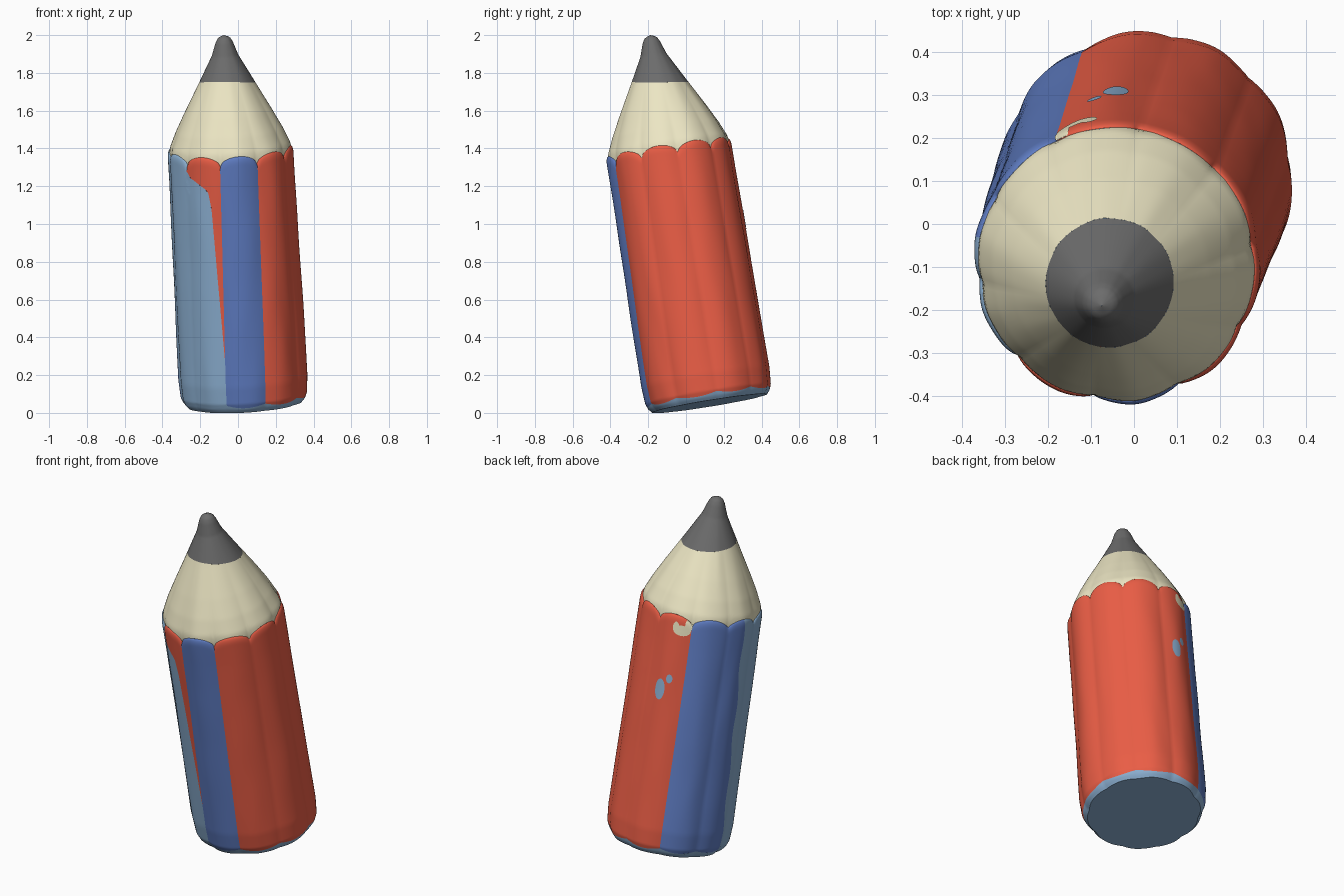
import bpy, bmesh, math
from mathutils import Vector, noise

if "Cube" in bpy.data.objects:
    bpy.data.objects.remove(bpy.data.objects["Cube"])

BASE = Vector((0.035, 0.125, 0.05))
AXIS = Vector((-0.11, -0.315, 1.95))
ROT = Vector((0, 0, 1)).rotation_difference(AXIS.normalized())
LENGTH = AXIS.length

BARREL = [(0, .305), (.02, .322), (.05, .334), (.14, .341), (.7, .336), (1.2, .332), (1.5, .332)]
CONE = [(1.3, .320), (1.36, .322), (1.39, .317), (1.47, .283), (1.57, .232), (1.724, .148),
        (1.87, .070), (1.94, .046), (1.962, .034), (1.973, .018), (LENGTH, .0005)]
WEDGE = [(0, -10), (.25, -10), (.76, -15.5), (1.1, -19), (1.19, -22), (1.22, -30), (1.27, -41), (1.33, -46), (1.4, -46)]


def interp(table, x):
    if x <= table[0][0]:
        return table[0][1]
    for (x0, y0), (x1, y1) in zip(table, table[1:]):
        if x <= x1:
            return y0 + (y1 - y0) * (x - x0) / (x1 - x0)
    return table[-1][1]


def lobe(a):
    return abs(math.sin(math.radians(5 * (a - 26))))


def top_edge(a):       # scalloped paint edge
    return 1.325 + .05 * math.sqrt(lobe(a))


def bottom_edge(a):
    return .042 - .015 * lobe(a)


def lead_edge(a):      # level cut between wood and lead
    r = math.radians(a)
    return 1.724 + .024 * math.cos(r) - .008 * math.sin(r)


def place(a, t, r):
    """Angle is measured from the front (-y) towards +x, t runs along the axis."""
    rad = math.radians(a)
    twist = -7 * max(0, 1 - t / 1.37) * max(0, math.cos(rad))
    rad += math.radians(twist)
    n = noise.noise(Vector((math.sin(rad) * 4, math.cos(rad) * 4, t * 3)))
    r *= 1 + .01 * n
    return BASE + ROT @ Vector((r * math.sin(rad), -r * math.cos(rad), t))


def cone_point(a, t, lift=0):
    amp = .03 * max(0, min(1, (1.75 - t) / .4))
    return place(a, t, interp(CONE, t) * (1 + amp * (lobe(a) - .65)) + lift)


def barrel_point(a, t, lift=0):
    s = max(0, min(1, (top_edge(a) - t) / .04))
    s = math.sqrt(1 - (1 - s) ** 2)
    flute = 1 + .03 * (lobe(a) - .65)
    lo, hi = interp(CONE, top_edge(a)), interp(BARREL, t)
    return place(a, t, (lo + (hi - lo) * s) * flute + lift)


def material(name, rgb):
    m = bpy.data.materials.new(name)
    m.diffuse_color = (*rgb, 1)
    m.use_nodes = True
    m.node_tree.nodes["Principled BSDF"].inputs["Base Color"].default_value = m.diffuse_color
    return m


RED = material("red", (.82, .11, .06))
BLUE = material("blue", (.115, .205, .55))
SKY = material("light_blue", (.26, .43, .64))
CREAM = material("cream", (.84, .79, .55))
LEAD = material("dark_grey", (.15, .15, .15))


def grid(name, mat, f, nu, nv):
    bm = bmesh.new()
    rows = [[bm.verts.new(f(i / nu, j / nv)) for i in range(nu + 1)] for j in range(nv + 1)]
    for r0, r1 in zip(rows, rows[1:]):
        for i in range(nu):
            bm.faces.new((r0[i], r0[i + 1], r1[i + 1], r1[i]))
    bmesh.ops.remove_doubles(bm, verts=bm.verts, dist=1e-5)
    me = bpy.data.meshes.new(name)
    bm.to_mesh(me)
    bm.free()
    me.materials.append(mat)
    for p in me.polygons:
        p.use_smooth = True
    ob = bpy.data.objects.new(name, me)
    bpy.context.collection.objects.link(ob)
    return ob


def stripe(name, mat, a_lo, a_hi, v0=0.0):
    """Painted stripe of the barrel between two angle functions of v."""
    span = abs(a_hi(.5) - a_lo(.5))

    def f(u, v):
        v = v0 + (1 - v0) * (1 - math.cos(math.pi * v)) / 2
        a = a_lo(v) + (a_hi(v) - a_lo(v)) * u
        return barrel_point(a, bottom_edge(a) + (top_edge(a) - bottom_edge(a)) * v)
    return grid(name, mat, f, max(18, int(span / 2)), 70)


def blob(name, mat, a, t, da, dt, lift=.002):
    """Small paint patch lying on the barrel."""
    def f(u, v):
        w, k = 2 * math.pi * u, 1 - v
        aa, tt = a + da * k * math.cos(w), t + dt * k * math.sin(w)
        return barrel_point(aa, min(tt, top_edge(aa)), lift)
    return grid(name, mat, f, 24, 5)


def wedge(v):
    return interp(WEDGE, v * 1.37)


def back_border(v):
    return 272 - 13 * v + 1.3 * math.sin(22 * v)


# Painted barrel stripes
stripe("red_side", RED, lambda v: 26, lambda v: 206)
stripe("front_blue_stripe", BLUE, lambda v: -10, lambda v: 26)
stripe("back_blue_stripe", BLUE, lambda v: 206, back_border)
stripe("light_blue_side", SKY, back_border, lambda v: 360 + wedge(v))
stripe("red_wedge", RED, wedge, lambda v: -10, v0=.185)

# Sharpened wood and lead
grid("wood_cone", CREAM, lambda u, v: cone_point(
    360 * u, top_edge(360 * u) + (lead_edge(360 * u) - top_edge(360 * u)) * v), 180, 30)
grid("lead_tip", LEAD, lambda u, v: cone_point(
    360 * u, lead_edge(360 * u) + (LENGTH - lead_edge(360 * u)) * v), 72, 32)


# Base cap with rolled edge
def base_point(u, v):
    a = 360 * u
    if v < .6:
        return place(a, 0, interp(BARREL, 0) * (1 + .03 * (lobe(a) - .65)) * (v / .6))
    return barrel_point(a, bottom_edge(a) * (v - .6) / .4)


cap = grid("base_cap", SKY, base_point, 180, 10)
bpy.context.view_layer.objects.active = cap
cap.select_set(True)
bpy.ops.object.shade_smooth_by_angle(angle=math.radians(40))

# Paint flaws on the back
blob("paint_spot", SKY, 184, .94, 5, .06)
blob("paint_dot", SKY, 192, 1.01, 3, .025)
blob("wood_patch", CREAM, 197, 1.295, 8.5, .03)
blob("wood_patch_neck", CREAM, 203, 1.33, 3.5, .045)
blob("wood_patch_hook", CREAM, 191, 1.31, 3, .03)
